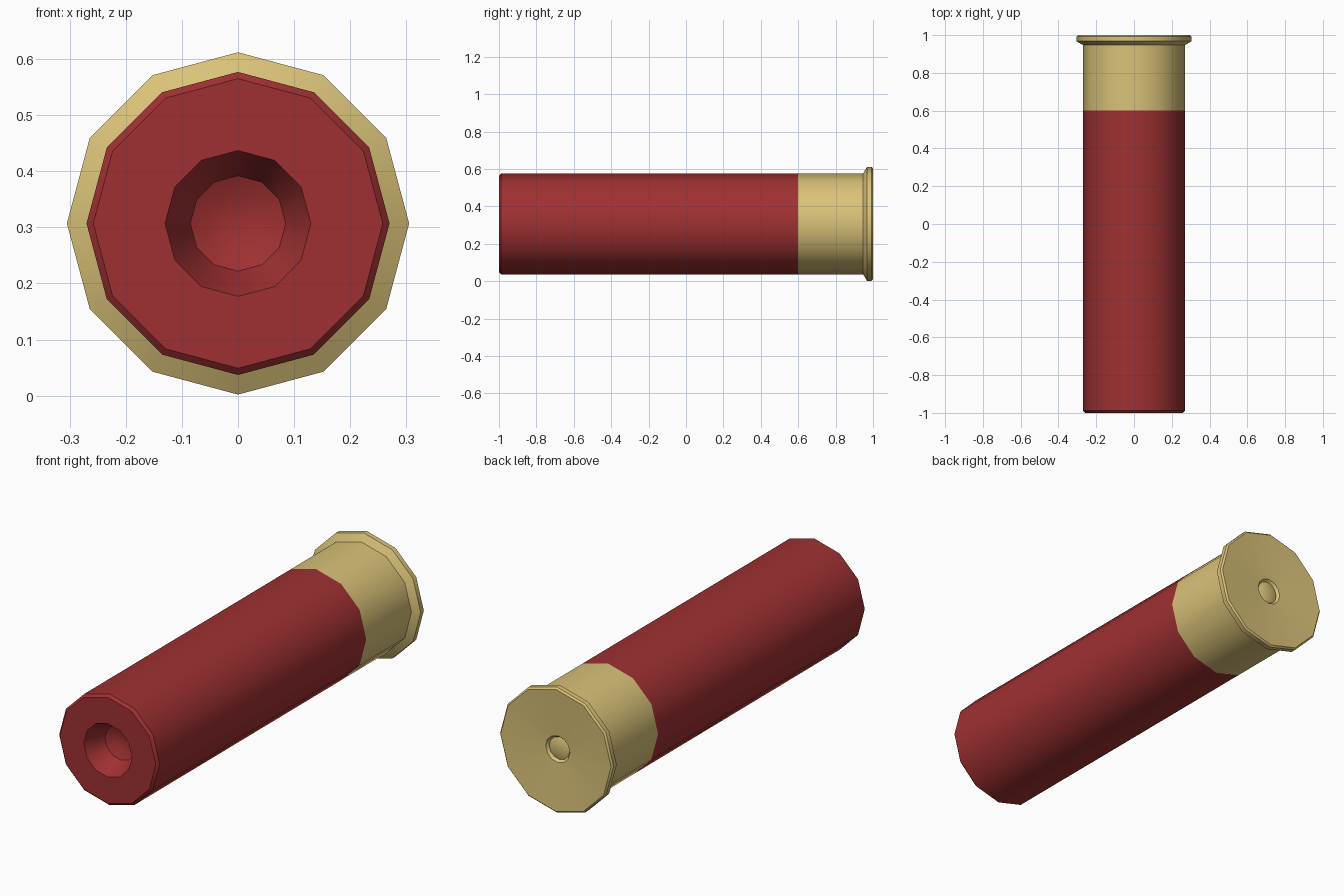
import bpy, bmesh, math

if "Cube" in bpy.data.objects:
    bpy.data.objects.remove(bpy.data.objects["Cube"])

SIDES, AXIS_Z = 12, 0.307


def material(name, rgb):
    m = bpy.data.materials.new(name)
    m.diffuse_color = (*rgb, 1)
    m.use_nodes = True
    m.node_tree.nodes["Principled BSDF"].inputs["Base Color"].default_value = m.diffuse_color
    return m


def lathe(name, profile, mat):
    """Revolve (radius, y) points, listed front to back, around the long axis."""
    bm = bmesh.new()
    rings = []
    for r, y in profile:
        if r == 0:
            rings.append([bm.verts.new((0, y, AXIS_Z))] * SIDES)
        else:
            angles = [2 * math.pi * i / SIDES for i in range(SIDES)]
            rings.append([bm.verts.new((r * math.cos(a), y, AXIS_Z + r * math.sin(a)))
                          for a in angles])
    for a, b in zip(rings, rings[1:]):
        for i in range(SIDES):
            j = (i + 1) % SIDES
            corners = dict.fromkeys((a[i], b[i], b[j], a[j]))
            bm.faces.new(list(corners))
    mesh = bpy.data.meshes.new(name)
    bm.to_mesh(mesh)
    bm.free()
    mesh.materials.append(mat)
    ob = bpy.data.objects.new(name, mesh)
    bpy.context.collection.objects.link(ob)
    bpy.ops.object.select_all(action='DESELECT')
    ob.select_set(True)
    bpy.context.view_layer.objects.active = ob
    bpy.ops.object.shade_smooth_by_angle(angle=math.radians(35))
    return ob


red = material("red plastic", (0.35, 0.03, 0.032))
brass = material("brass", (0.70, 0.54, 0.19))

# Red tube: domed plug in a tapered recess, flat front, bevelled lip, long wall
lathe("tube", [(0, -0.875), (0.05, -0.883), (0.085, -0.90), (0.13, -1.0),
               (0.258, -1.0), (0.27, -0.988), (0.27, 0.6)], red)

# Brass base: wall, flared rim, shallow dished back with a small primer dent
lathe("base_cap", [(0.27, 0.6), (0.27, 0.947), (0.305, 0.968), (0.305, 0.992),
                   (0.297, 1.0), (0.065, 0.985), (0.055, 0.972),
                   (0.04, 0.978), (0, 0.98)], brass)
